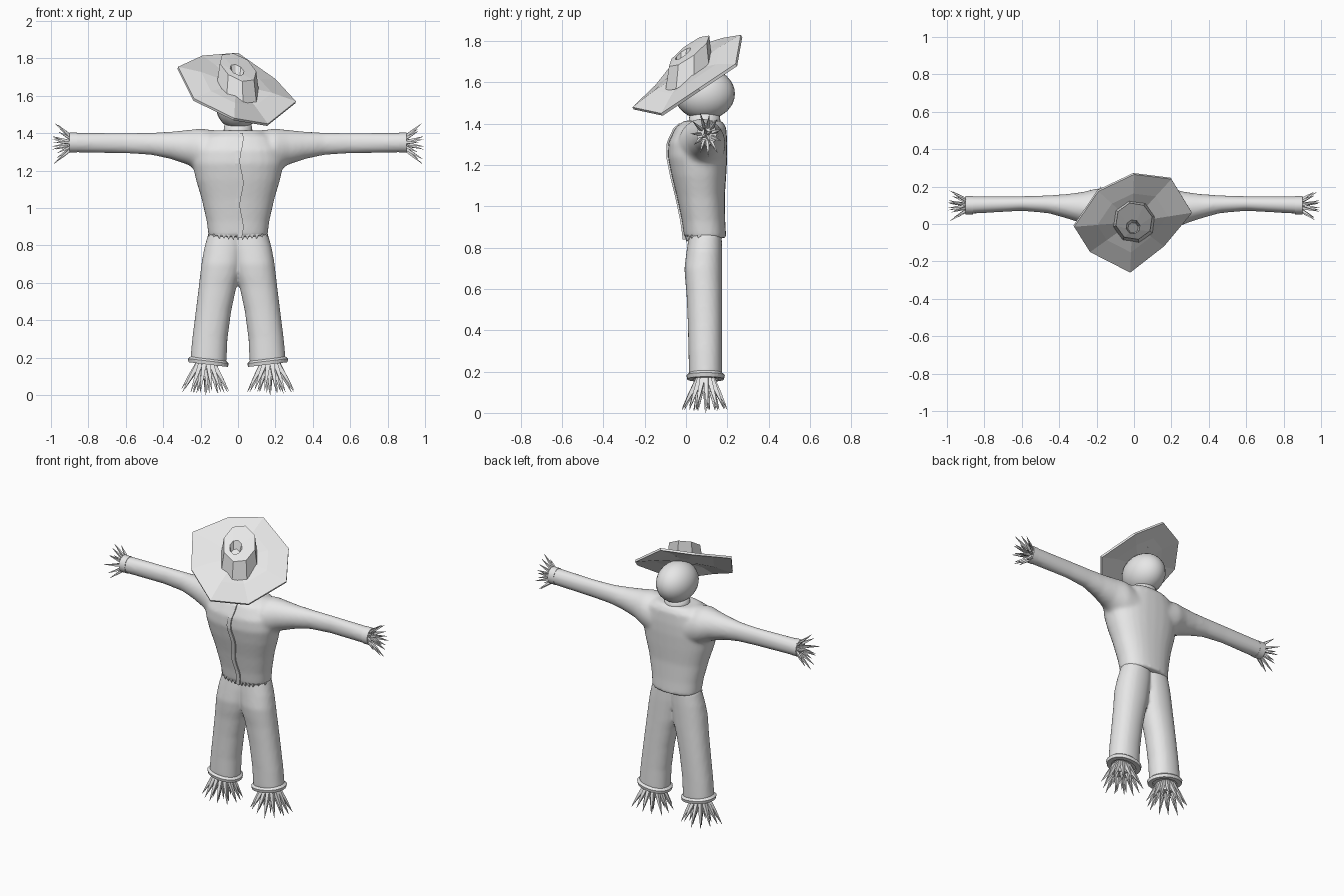
import bpy, bmesh, math, random
from mathutils import Vector

random.seed(4)
if "Cube" in bpy.data.objects:
    bpy.data.objects.remove(bpy.data.objects["Cube"])

grey = bpy.data.materials.new("plain_grey")
grey.use_nodes = True
grey.diffuse_color = (0.8, 0.8, 0.8, 1)
grey.node_tree.nodes["Principled BSDF"].inputs["Base Color"].default_value = (0.8, 0.8, 0.8, 1)


def finish(name, bm, smooth=False):
    bmesh.ops.recalc_face_normals(bm, faces=bm.faces)
    mesh = bpy.data.meshes.new(name)
    for f in bm.faces:
        f.smooth = smooth
    bm.to_mesh(mesh)
    bm.free()
    mesh.materials.append(grey)
    ob = bpy.data.objects.new(name, mesh)
    bpy.context.collection.objects.link(ob)
    return ob


def loft(bm, rings):
    """Skin a list of equal point rings and cap both ends."""
    loops = [[bm.verts.new(p) for p in ring] for ring in rings]
    n = len(loops[0])
    for a, b in zip(loops, loops[1:]):
        for i in range(n):
            j = (i + 1) % n
            bm.faces.new((a[i], a[j], b[j], b[i]))
    bm.faces.new(loops[0])
    bm.faces.new(loops[-1])


def oval(lo_a, hi_a, lo_b, hi_b, power=1.0, n=28):
    """Rounded section between two limits on each of two axes."""
    pts = []
    for i in range(n):
        t = math.tau * i / n
        c, s = math.cos(t), math.sin(t)
        c = math.copysign(abs(c) ** power, c)
        s = math.copysign(abs(s) ** power, s)
        pts.append(((lo_a + hi_a) / 2 + (hi_a - lo_a) / 2 * c,
                    (lo_b + hi_b) / 2 + (hi_b - lo_b) / 2 * s))
    return pts


def blend(ob, voxel, steps):
    """Fuse overlapping volumes into one soft cloth surface."""
    r = ob.modifiers.new("fuse", 'REMESH')
    r.mode = 'VOXEL'
    r.voxel_size = voxel
    r.use_smooth_shade = True
    s = ob.modifiers.new("soften", 'SMOOTH')
    s.factor = 0.5
    s.iterations = steps


def straw(bm, base, tip, width):
    """One four-sided pointed straw."""
    base, tip = Vector(base), Vector(tip)
    d = (tip - base).normalized()
    u = d.orthogonal().normalized()
    v = d.cross(u)
    def ring(p, r):
        return [p + (u * math.cos(k * math.pi / 2) + v * math.sin(k * math.pi / 2)) * r for k in range(4)]
    loft(bm, [ring(base, width), ring(base.lerp(tip, 0.5), width * 0.7), ring(tip, 0.001)])


# Shirt: torso rows are height, half width, front, back
torso = [(0.845, 0.157, -0.008, 0.195), (0.93, 0.168, -0.02, 0.19), (1.05, 0.195, -0.045, 0.188),
         (1.15, 0.225, -0.07, 0.195), (1.24, 0.245, -0.088, 0.2), (1.31, 0.24, -0.085, 0.2),
         (1.38, 0.2, -0.052, 0.195), (1.415, 0.13, -0.01, 0.175)]
# Sleeve rows are distance out, bottom, top, front, back
sleeve = [(0.12, 1.15, 1.415, -0.04, 0.19), (0.2, 1.19, 1.425, -0.035, 0.19), (0.27, 1.232, 1.417, 0.0, 0.172),
          (0.36, 1.262, 1.408, 0.03, 0.16), (0.46, 1.283, 1.403, 0.058, 0.153), (0.6, 1.292, 1.402, 0.07, 0.149),
          (0.9, 1.297, 1.402, 0.053, 0.148)]
bm = bmesh.new()
loft(bm, [[(x, y, z) for x, y in oval(-w, w, f, b, 0.85)] for z, w, f, b in torso])
for side in (1, -1):
    loft(bm, [[(side * x, y, z) for y, z in oval(f, b, lo, hi)] for x, lo, hi, f, b in sleeve])
blend(finish("shirt", bm, True), 0.012, 5)

# Sleeve cuffs
for side, label in ((1, "left"), (-1, "right")):
    bm = bmesh.new()
    wide, narrow = (0.052, 0.149, 1.296, 1.403), (0.068, 0.133, 1.312, 1.387)
    loft(bm, [[(side * x, y, z) for y, z in oval(*lim)]
              for x, lim in ((0.86, wide), (0.902, wide), (0.902, narrow), (0.88, narrow))])
    ob = finish(label + "_sleeve_cuff", bm, True)
    with bpy.context.temp_override(active_object=ob, object=ob, selected_objects=[ob], selected_editable_objects=[ob]):
        bpy.ops.object.shade_smooth_by_angle(angle=math.radians(40))


def front_y(z):
    for a, b in zip(torso, torso[1:]):
        if a[0] <= z <= b[0]:
            return a[2] + (b[2] - a[2]) * (z - a[0]) / (b[0] - a[0])
    return torso[0][2]


# Wavy button strip down the chest
bm = bmesh.new()
strip = []
for i in range(25):
    z = 0.84 + 0.56 * i / 24
    x = 0.006 + 0.009 * math.sin(i * 0.62)
    y = front_y(z)
    strip.append([(x - 0.014, y - 0.006, z), (x + 0.014, y - 0.008, z),
                  (x + 0.014, y + 0.015, z), (x - 0.014, y + 0.015, z)])
loft(bm, strip)
finish("button_strip", bm)

# Ragged hem on the front of the shirt
bm = bmesh.new()
for i in range(13):
    t = (i - 6) / 6
    x = 0.15 * t
    y = 0.004 + 0.06 * t ** 4
    straw(bm, (x, y, 0.862), (x, y, 0.826 + 0.012 * abs(t)), 0.014)
finish("ragged_hem", bm)

# Trousers: rows are height, inner, outer, front, back
leg = [(0.17, 0.063, 0.256, 0.014, 0.176), (0.3, 0.056, 0.245, 0.012, 0.175), (0.45, 0.036, 0.226, 0.008, 0.175),
       (0.58, 0.008, 0.21, 0.002, 0.175), (0.64, -0.01, 0.203, -0.004, 0.175), (0.7, -0.02, 0.196, -0.008, 0.175),
       (0.78, -0.03, 0.182, 0.002, 0.175), (0.87, -0.03, 0.158, 0.015, 0.173)]


def leg_ring(side, z, lo, hi, f, b):
    slope = 0.12 if z < 0.25 else 0
    return [(side * x, y, z + (x - 0.16) * slope) for x, y in oval(lo, hi, f, b, 0.92)]


bm = bmesh.new()
for side in (1, -1):
    loft(bm, [leg_ring(side, *row) for row in leg])
blend(finish("trousers", bm, True), 0.012, 4)

# Turned-up trouser cuffs
for side, label in ((1, "left"), (-1, "right")):
    bm = bmesh.new()
    loft(bm, [leg_ring(side, z, 0.062 - g, 0.256 + g, 0.014 - g, 0.176 + g)
              for z, g in ((0.195, -0.003), (0.182, 0.012), (0.163, 0.008), (0.163, -0.02), (0.18, -0.025))])
    finish(label + "_trouser_cuff", bm)

# Straw hands
for side, label in ((1, "left"), (-1, "right")):
    bm = bmesh.new()
    for i in range(11):
        t = math.tau * i / 11 + 0.25
        reach = 0.8 + 0.2 * random.random()
        c, s = math.cos(t), math.sin(t)
        straw(bm, (side * 0.875, 0.1 + 0.018 * c, 1.348 + 0.02 * s),
              (side * (0.955 + 0.035 * random.random()), 0.1 + 0.085 * reach * c, 1.348 + 0.115 * reach * s), 0.012)
    for i in range(4):
        t = math.tau * i / 4 + 0.5
        straw(bm, (side * 0.875, 0.1, 1.348),
              (side * 0.993, 0.1 + 0.03 * math.cos(t), 1.348 + 0.04 * math.sin(t)), 0.012)
    finish(label + "_straw_hand", bm)

# Straw feet: a bundled ankle that splits into points
for side, label in ((1, "left"), (-1, "right")):
    bm = bmesh.new()
    loft(bm, [[(side * x, y, z) for x, y in oval(0.172 - r, 0.172 + r, 0.093 - r * 0.8, 0.093 + r * 0.8, 1, 10)]
              for z, r in ((0.2, 0.05), (0.15, 0.055), (0.1, 0.06))])
    for count, spread, drop in ((13, 1.0, 0.012), (7, 0.55, 0.005)):
        for i in range(count):
            t = math.tau * i / count + 0.1
            c, s = math.cos(t), math.sin(t)
            k = spread * (0.86 + 0.14 * random.random())
            straw(bm, (side * (0.172 + 0.045 * spread * c), 0.093 + 0.035 * spread * s, 0.165),
                  (side * (0.175 + 0.138 * k * c), 0.093 + 0.116 * k * s, drop + 0.025 * random.random() * spread), 0.017)
    straw(bm, (side * 0.172, 0.093, 0.15), (side * 0.172, 0.093, 0.0), 0.016)
    finish(label + "_straw_foot", bm)

# Neck and head
bm = bmesh.new()
loft(bm, [[(x, y, z) for x, y in oval(-r, r, 0.09 - r, 0.09 + r)] for z, r in ((1.36, 0.085), (1.46, 0.07))])
finish("neck", bm, True)
bm = bmesh.new()
bmesh.ops.create_uvsphere(bm, u_segments=24, v_segments=16, radius=1)
for v in bm.verts:
    x, y, z = v.co
    v.co = (0.118 * x, 0.09 + 0.147 * y, 1.545 + 0.125 * z)
finish("head", bm, True)

# Hat: one tilted plane carries the brim and the crown
rim = [(-0.32, -0.015, 1.755), (-0.235, -0.15, 1.585), (-0.02, -0.26, 1.48), (0.16, -0.12, 1.45),
       (0.31, 0.06, 1.57), (0.2, 0.24, 1.69), (0.0, 0.265, 1.83), (-0.19, 0.175, 1.815)]


def tilted(x, y, lift=0.0):
    return Vector((x, y, 1.647 - 0.373 * x + 0.68 * y + lift))


mid = tilted(-0.01, 0.01, 0.008)
down = Vector((-0.294, 0.537, -0.789)) * 0.014
outer = [Vector(p) for p in rim]
inner = [mid.lerp(p, 0.6) + Vector((0, 0, 0.008)) for p in outer]
core = [mid.lerp(p, 0.25) for p in outer]
bm = bmesh.new()
loft(bm, [[p + down for p in core], [p + down for p in inner], [p + down for p in outer], outer, inner, core])
finish("hat_brim", bm)


def crown_ring(cx, cy, r, lift, n=8):
    return [tilted(cx + r * math.cos(math.tau * (i + 0.3) / n), cy + r * math.sin(math.tau * (i + 0.3) / n), lift)
            for i in range(n)]


# Crown with a small pit in its top
bm = bmesh.new()
loft(bm, [crown_ring(0, 0.012, 0.115, -0.01), crown_ring(0, 0.015, 0.1, 0.095),
          crown_ring(-0.005, -0.015, 0.038, 0.1), crown_ring(-0.005, -0.02, 0.028, 0.06)])
finish("hat_crown", bm)
